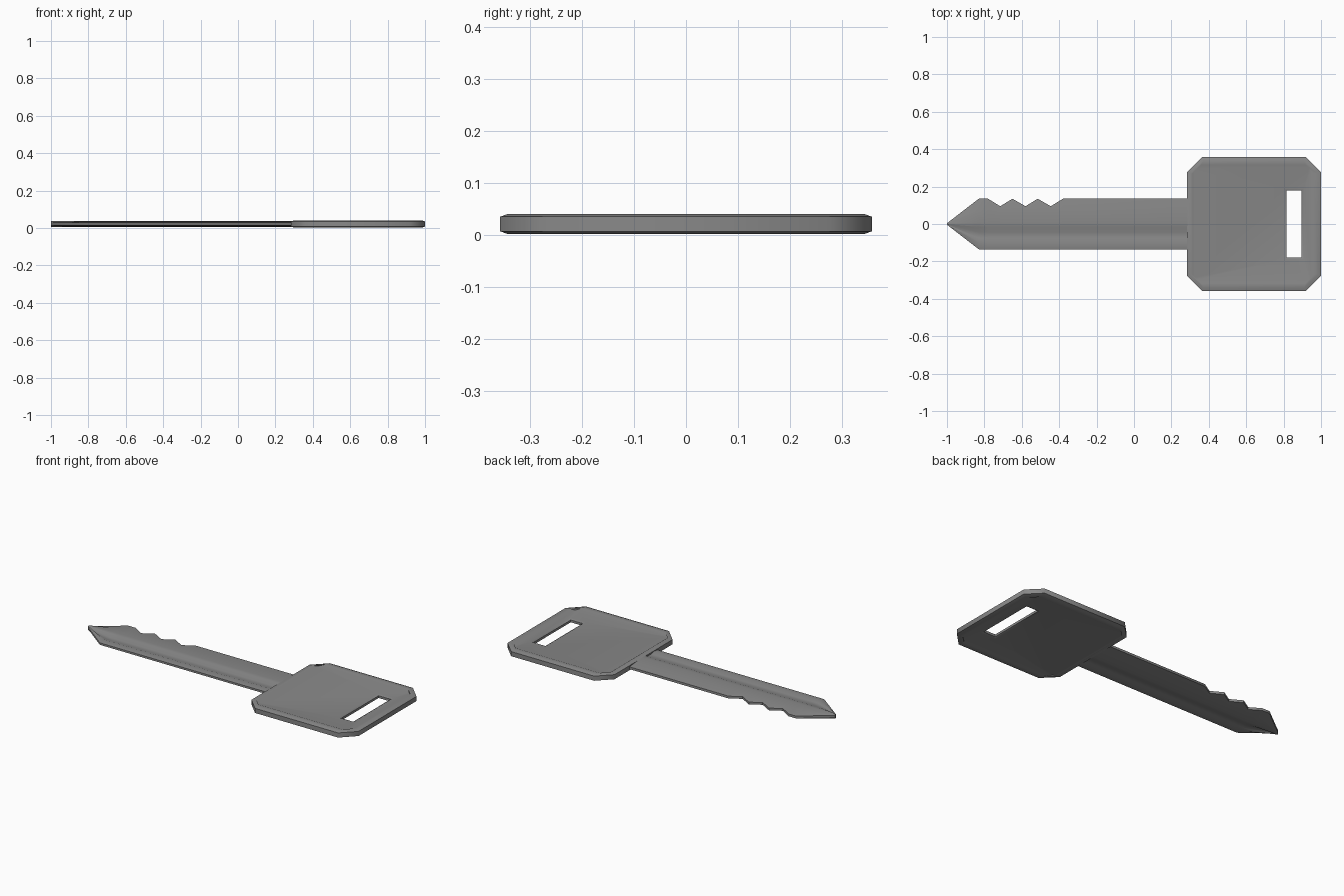
import bpy, bmesh, math

cube = bpy.data.objects.get("Cube")
if cube:
    bpy.data.objects.remove(cube, do_unlink=True)

steel = bpy.data.materials.new("grey steel")
COLOUR = (0.25, 0.25, 0.25, 1)
steel.use_nodes = True
steel.diffuse_color = COLOUR
steel.node_tree.nodes["Principled BSDF"].inputs["Base Color"].default_value = COLOUR

MID = 0.021  # height of the key's middle plane


def finish(bm, name, angle):
    bmesh.ops.recalc_face_normals(bm, faces=bm.faces)
    mesh = bpy.data.meshes.new(name)
    bm.to_mesh(mesh)
    bm.free()
    obj = bpy.data.objects.new(name, mesh)
    bpy.context.collection.objects.link(obj)
    mesh.materials.append(steel)
    bpy.ops.object.select_all(action='DESELECT')
    bpy.context.view_layer.objects.active = obj
    obj.select_set(True)
    bpy.ops.object.shade_smooth_by_angle(angle=math.radians(angle))
    return obj


def bridge(bm, a, b):
    n = len(a)
    for i in range(n):
        j = (i + 1) % n
        bm.faces.new((a[i], a[j], b[j], b[i]))


def loop(bm, points, z):
    return [bm.verts.new((x, y, z)) for x, y in points]


def octagon(cx, hx, hy, c):
    quarter = [(hx, hy - c), (hx - c, hy)]
    pts = quarter + [(-x, y) for x, y in reversed(quarter)]
    pts += [(-x, -y) for x, y in pts]
    return [(cx + x, y) for x, y in pts]


def rectangle(cx, hx, hy):
    return [(cx + sx * hx, sy * hy) for sx, sy in ((1, 1), (-1, 1), (-1, -1), (1, -1))]


# Head: raised rounded rim, sunken panel, bevelled slot through it
bm = bmesh.new()
walls, slots = [], []
for side in (1, -1):
    rim = [loop(bm, octagon(0.642, 0.358, 0.357, 0.08), MID + side * 0.014),
           loop(bm, octagon(0.641, 0.342, 0.341, 0.073), MID + side * 0.0195),
           loop(bm, octagon(0.638, 0.325, 0.316, 0.045), MID + side * 0.0195),
           loop(bm, octagon(0.635, 0.312, 0.298, 0.012), MID + side * 0.013)]
    for a, b in zip(rim, rim[1:]):
        bridge(bm, a, b)
    lip = loop(bm, rectangle(0.856, 0.052, 0.189), MID + side * 0.013)
    hole = loop(bm, rectangle(0.856, 0.040, 0.178), MID + side * 0.007)
    bridge(bm, lip, hole)
    border = []
    for ring in (rim[-1], lip):
        border += [bm.edges.get((ring[i - 1], ring[i])) for i in range(len(ring))]
    bmesh.ops.triangle_fill(bm, use_beauty=True, edges=border)
    walls.append(rim[0])
    slots.append(hole)
bridge(bm, *walls)
bridge(bm, *slots)
finish(bm, "key_head", 50)

# Blade: cross-section lofted along the length, with cut teeth on the back edge
EDGE = 0.135
stations = [(-1, 0.004, 0.004), (-0.83, EDGE, EDGE), (-0.78, EDGE, EDGE)]
for k in range(3):
    x = -0.715 + k * 0.135
    stations += [(x, 0.095, EDGE), (x + 0.065, EDGE, EDGE)]
stations += [(0.2, EDGE, EDGE), (0.3, EDGE, EDGE)]

# (position across, half thickness): thick back half, milled groove on the front half
section = [(1, 0.007), (0.55, 0.013), (0.05, 0.015), (-0.12, 0.014),
           (-0.32, 0.005), (-0.55, 0.005), (-0.72, 0.012), (-1, 0.006)]

bm = bmesh.new()
rings = []
for x, back, front in stations:
    ring = []
    for side in (1, -1):
        for f, h in (section if side == 1 else section[::-1]):
            y = f * front if f < 0 else (back if f == 1 else min(f * EDGE, f * back * 1.4))
            ring.append(bm.verts.new((x, y, MID + side * h)))
    rings.append(ring)
for a, b in zip(rings, rings[1:]):
    bridge(bm, a, b)
bm.faces.new(rings[0])
bm.faces.new(rings[-1])
finish(bm, "key_blade", 40)
